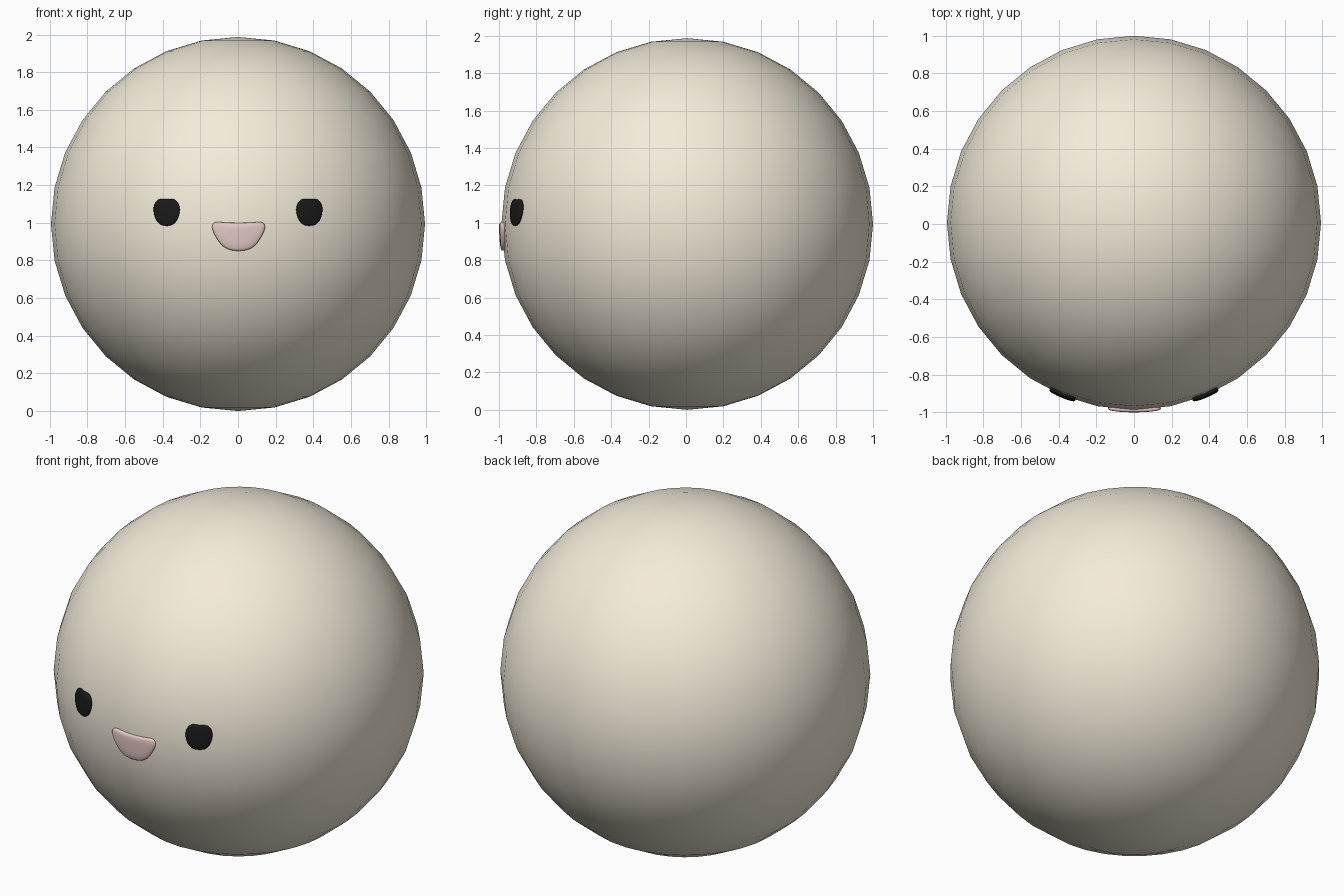
import bpy, bmesh
from math import sqrt
from mathutils import Vector
from mathutils.geometry import interpolate_bezier

if "Cube" in bpy.data.objects:
    bpy.data.objects.remove(bpy.data.objects["Cube"])

R = 0.9935
C = Vector((0, 0.0065, R))


def colour(ob, name, rgb):
    m = bpy.data.materials.new(name)
    m.diffuse_color = (*rgb, 1)
    m.use_nodes = True
    m.node_tree.nodes["Principled BSDF"].inputs["Base Color"].default_value = m.diffuse_color
    ob.data.materials.append(m)


def smooth_outline(pts, steps=6):
    # closed smooth curve through the given (x, z) points
    p = [Vector((x, z, 0)) for x, z in pts]
    n, out = len(p), []
    for i in range(n):
        a, b, c, d = p[i - 1], p[i], p[(i + 1) % n], p[(i + 2) % n]
        out += interpolate_bezier(b, b + (c - a) / 6, c - (d - b) / 6, c, steps + 1)[:-1]
    return out


def patch(name, outline, centre, height, rgb):
    # thin domed pad that follows the surface of the ball
    def on_ball(x, z, lift):
        dz = z - C.z
        p = Vector((x, -sqrt(R * R - x * x - dz * dz), dz))
        return C + p.normalized() * (R + lift)

    bm = bmesh.new()
    cx, cz = centre
    rings = []
    for s, lift in ((0.97, -0.015), (1, 0), (0.99, 0.4 * height), (0.95, 0.7 * height),
                    (0.85, 0.9 * height), (0.6, height), (0.3, height)):
        rings.append([bm.verts.new(on_ball(cx + p.x * s, cz + p.y * s, lift)) for p in outline])
    n = len(outline)
    for a, b in zip(rings, rings[1:]):
        for i in range(n):
            j = (i + 1) % n
            bm.faces.new((a[i], a[j], b[j], b[i]))
    bm.faces.new(rings[-1])
    bm.faces.new(rings[0][::-1])
    bmesh.ops.recalc_face_normals(bm, faces=bm.faces)
    for f in bm.faces:
        f.smooth = True
    me = bpy.data.meshes.new(name)
    bm.to_mesh(me)
    bm.free()
    ob = bpy.data.objects.new(name, me)
    bpy.context.collection.objects.link(ob)
    colour(ob, name + "_colour", rgb)


# Round body
bpy.ops.mesh.primitive_uv_sphere_add(segments=32, ring_count=16, radius=R, location=C)
body = bpy.context.object
body.name = "body"
bpy.ops.object.shade_smooth()
colour(body, "cream", (0.9, 0.84, 0.7))

# Eyes: rounded, flatter at the top and narrower at the bottom
eye = [(0, 0.068), (0.04, 0.067), (0.061, 0.045), (0.068, 0.01), (0.058, -0.035),
       (0.034, -0.065), (0, -0.073)]
eye += [(-x, z) for x, z in eye[-2:0:-1]]
for side, name in ((-1, "eye_left"), (1, "eye_right")):
    patch(name, smooth_outline(eye), (side * 0.379, 1.057), 0.012, (0.01, 0.01, 0.01))

# Nose: half disc with the flat side up
nose = [(0, 0.062), (0.06, 0.063), (0.115, 0.066), (0.134, 0.058), (0.14, 0.035), (0.125, -0.005),
        (0.09, -0.055), (0.05, -0.08), (0, -0.087)]
nose += [(-x, z) for x, z in nose[-2:0:-1]]
patch("nose", smooth_outline(nose), (0.003, 0.938), 0.0135, (0.8, 0.6, 0.58))
